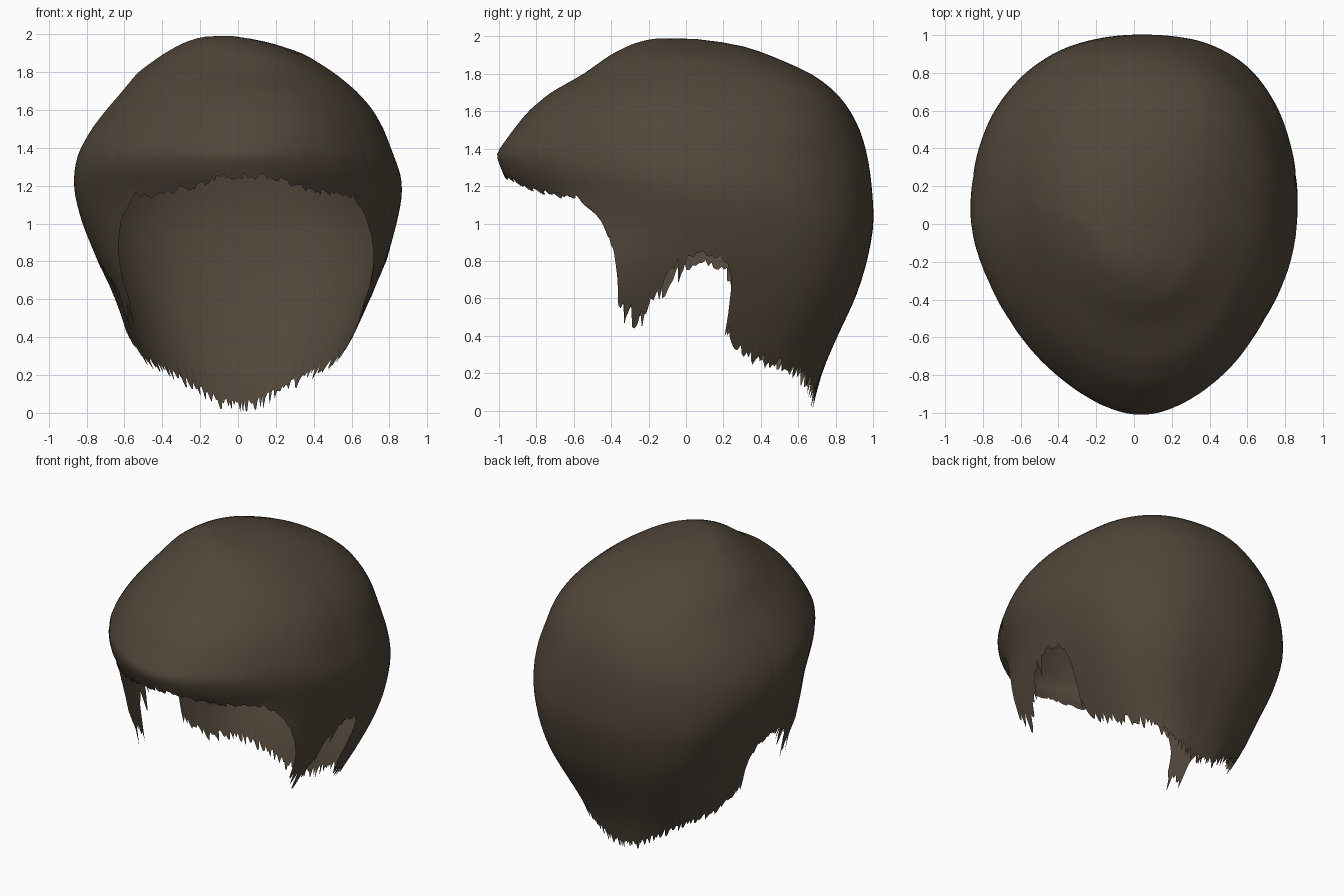
import bpy, bmesh, math, random
from mathutils import noise, Vector

random.seed(4)
cube = bpy.data.objects.get("Cube")
if cube:
    bpy.data.objects.remove(cube)

# Head profile by height: z, front y, back y, right x, left x
PROFILE = [
    (0.0, -.6, .67, -.40, .44), (.2, -.7, .72, -.48, .50),
    (.4, -.78, .81, -.59, .61), (.6, -.8, .91, -.65, .70),
    (.8, -.8, .97, -.74, .78), (1.0, -.82, 1.01, -.82, .83),
    (1.15, -.89, 1.0, -.86, .86), (1.25, -.97, .99, -.87, .86),
    (1.37, -1.02, .97, -.85, .82), (1.5, -.93, .93, -.78, .77),
    (1.6, -.85, .88, -.70, .71), (1.7, -.73, .81, -.61, .62),
    (1.8, -.55, .68, -.53, .50), (1.9, -.41, .45, -.39, .34),
    (1.96, -.29, .29, -.28, .15), (1.99, -.18, .05, -.18, -.02),
]
# Hem height by angle from the front: fringe, sideburn, ear arch, nape
HEM = [
    (0, 1.26), (12, 1.25), (22, 1.2), (36, 1.16), (46, 1.15), (50, 1.08),
    (56, .87), (59, .62), (62, .54), (69, .52), (71, .65), (77, .72),
    (80, .8), (87, .85), (96, .81), (99, .66), (101, .44), (107, .36),
    (115, .29), (130, .25), (146, .17), (165, .07), (180, .04),
]
COLUMNS, ROWS = 360, 36


def sample(table, key):
    """Interpolate the row of a table at a key."""
    key = min(max(key, table[0][0]), table[-1][0])
    for low, high in zip(table, table[1:]):
        if key <= high[0]:
            t = (key - low[0]) / (high[0] - low[0])
            return [a + (b - a) * t for a, b in zip(low[1:], high[1:])]


def clamp(value):
    return min(max(value, 0), 1)


def scalp(angle, z):
    """Point on the hair surface at an angle from the front and a height."""
    front, back, right, left = sample(PROFILE, z)
    side, ahead = math.sin(angle), math.cos(angle)
    middle = front + (back - front) * .53
    reach = middle - front if ahead > 0 else back - middle
    width = (left - right) / 2
    if ahead > 0:
        # Pointed fringe, broad sideburns below and a round crown above
        lower = clamp((1.2 - z) / .5)
        fringe = clamp((1.85 - z) / .45)
        width *= 1 + (.5 * lower - .2 * fringe) * ahead ** 2
    else:
        # Full rear corners, more so on the left and low down
        low = clamp((1.2 - z) / .5)
        fullness = .2 + .25 * low if side > 0 else .08 + .15 * low
        corner = (side * ahead) ** 2 * fullness
        width *= 1 + corner
        reach *= 1 + corner
    x = (right + left) / 2 + side * width + .05 * max(ahead, 0)
    y = middle - ahead * reach
    point = Vector((x, y, z))
    swell = noise.noise(point * 2.3) * .012
    return point + Vector((x, y, 0)) * swell


hair_colour = bpy.data.materials.new("dark brown hair")
hair_colour.use_nodes = True
brown = (.083, .062, .042, 1)
hair_colour.diffuse_color = brown
shader = hair_colour.node_tree.nodes["Principled BSDF"]
shader.inputs["Base Color"].default_value = brown
shader.inputs["Roughness"].default_value = .9

# Hair shell, column by column from the crown to the hem
bm = bmesh.new()
crown = bm.verts.new((-.1, -.06, 2))
columns = []
for i in range(COLUMNS):
    degrees = i * 360 / COLUMNS
    fold = min(degrees, 360 - degrees)
    hem = sample(HEM, fold)[0]
    # The right ear arch sits a little lower
    if degrees > 180 and 79 < fold < 98:
        hem -= .05
    # Ragged tips, longest on the sideburns and the nape
    ragged = .1 if 57 < fold < 82 else .05 if fold > 97 else .025
    tip = max(hem + random.uniform(-ragged, ragged * .5), .005)
    column = []
    for j in range(ROWS + 1):
        v = j / ROWS
        ease = .35 * v + .65 * (1 - math.cos(v * math.pi / 2))
        z = 1.99 - (1.99 - hem) * ease
        if j == ROWS:
            z = tip
        column.append(bm.verts.new(scalp(math.radians(degrees), z)))
    columns.append(column)
for a, b in zip(columns, columns[1:] + columns[:1]):
    bm.faces.new((crown, a[0], b[0]))
    for j in range(ROWS):
        bm.faces.new((a[j], a[j + 1], b[j + 1], b[j]))

# Soften the profile steps without moving the ragged hem
inner = [v for v in bm.verts if not v.is_boundary]
for _ in range(3):
    bmesh.ops.smooth_vert(bm, verts=inner, factor=.5,
                          use_axis_x=True, use_axis_y=True, use_axis_z=True)
bmesh.ops.recalc_face_normals(bm, faces=bm.faces)
mesh = bpy.data.meshes.new("hair_shell")
bm.to_mesh(mesh)
bm.free()
mesh.materials.append(hair_colour)
hair = bpy.data.objects.new("hair_shell", mesh)
bpy.context.collection.objects.link(hair)
for polygon in mesh.polygons:
    polygon.use_smooth = True
